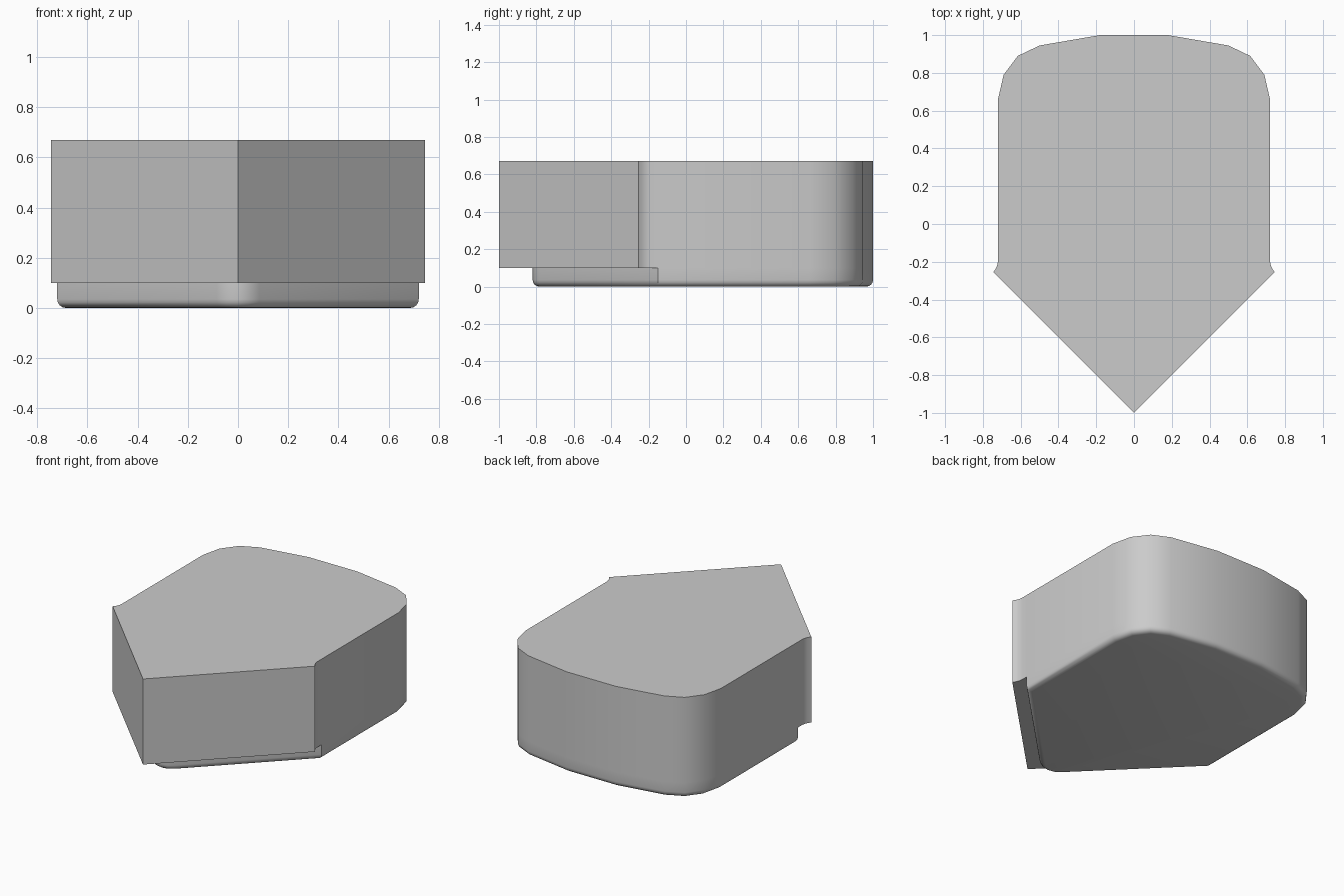
import bpy, bmesh, math

if "Cube" in bpy.data.objects:
    bpy.data.objects.remove(bpy.data.objects["Cube"])

Z_STEP, Z_TOP, ROUND = 0.10, 0.67, 0.035


def mirrored(half):
    """Continue a right-hand chain (first point nearest the axis) onto the left."""
    return [(-x, y) for x, y in reversed(half) if x > 1e-6] + half


# Right-hand halves of the outlines, running from the front tip backwards
upper_front = mirrored([(0, -1.0), (0.745, -0.255), (0.731, -0.235),
                        (0.723, -0.215), (0.72, -0.195), (0.72, -0.15)])
tip = [(0.12 * math.sin(math.radians(a)), -0.70 - 0.12 * math.cos(math.radians(a)))
       for a in (0, 22.5, 45)]
lower_front = mirrored(tip + [(0.72, -0.15)])
back_half = [(0.72, 0.66), (0.69, 0.79), (0.615, 0.89), (0.50, 0.945), (0.18, 1.0)]
back = back_half + [(-x, y) for x, y in reversed(back_half)]

bm = bmesh.new()


def ring(points, z):
    return [bm.verts.new((x, y, z)) for x, y in points]


def walls(low, high):
    n = len(low)
    for i in range(n):
        j = (i + 1) % n
        bm.faces.new((low[i], low[j], high[j], high[i]))


# Upper block with pointed front
top = ring(upper_front + back, Z_TOP)
upper = ring(upper_front + back, Z_STEP)
walls(upper, top)
bm.faces.new(top)

# Recessed foot, sharing the back and side walls with the upper block
n_up, n_low = len(upper_front), len(lower_front)
foot_front = [upper[0]] + ring(lower_front[1:-1], Z_STEP) + [upper[n_up - 1]]
foot = foot_front + upper[n_up:]
bottom = ring(lower_front + back, 0)
walls(bottom, foot)
base = bm.faces.new(list(reversed(bottom)))

# Underside of the overhanging front
bm.faces.new(list(reversed(upper[:n_up])) + foot_front[1:-1])

# Rounded bottom edge
bm.normal_update()
bmesh.ops.bevel(bm, geom=list(base.edges), offset=ROUND, segments=4,
                profile=0.5, affect='EDGES')
bmesh.ops.recalc_face_normals(bm, faces=bm.faces)

mesh = bpy.data.meshes.new("pointed_block")
bm.to_mesh(mesh)
bm.free()
block = bpy.data.objects.new("pointed_block", mesh)
bpy.context.collection.objects.link(block)
bpy.context.view_layer.objects.active = block
block.select_set(True)
bpy.ops.object.shade_smooth_by_angle(angle=math.radians(35))
